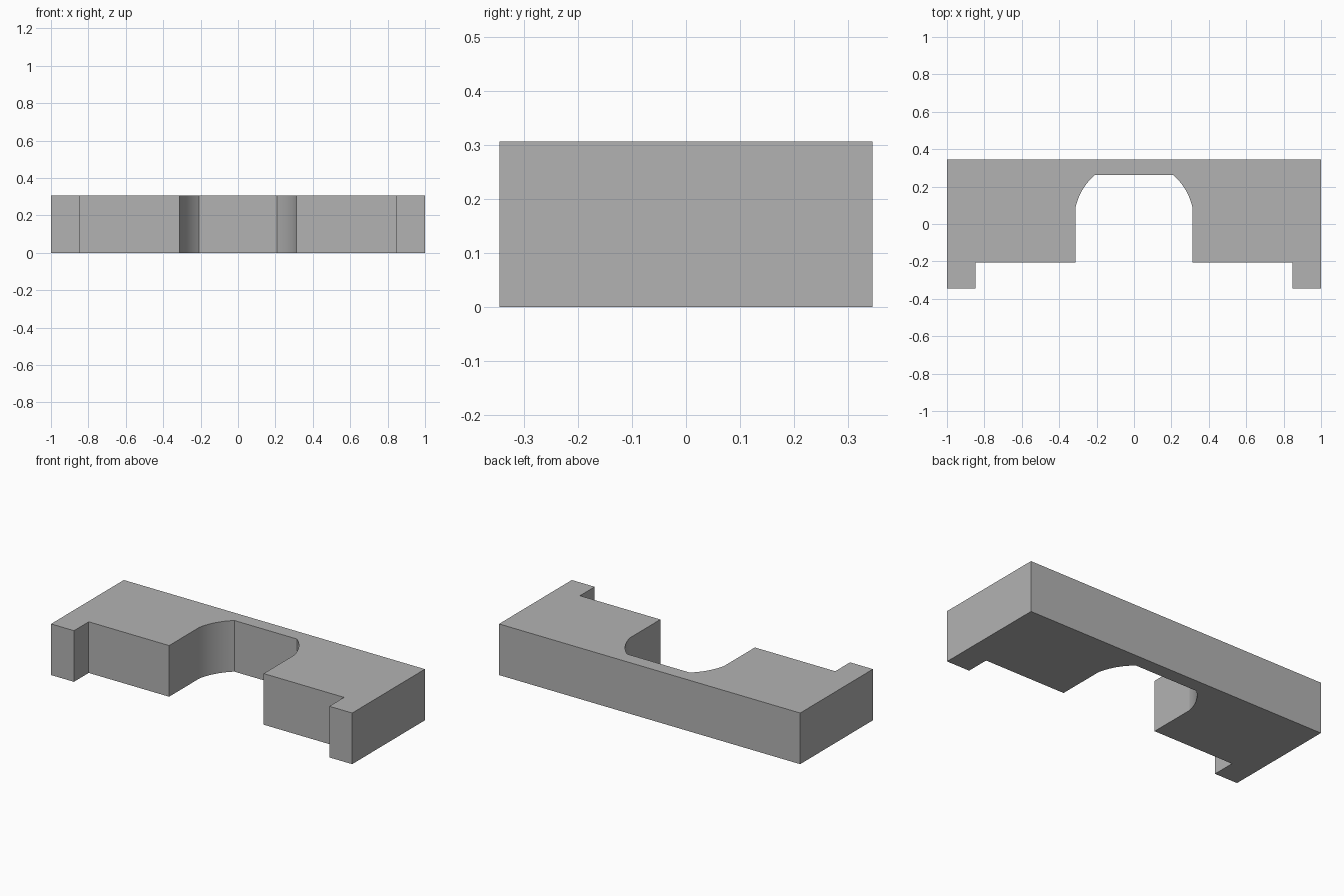
import bpy
import bmesh
import math

cube = bpy.data.objects.get("Cube")
if cube:
    bpy.data.objects.remove(cube, do_unlink=True)

HEIGHT = 0.307
DEPTH = 0.345      # half depth of the block
RECESS_Y = -0.205  # front face between the end lugs
ARC_Y, ARC_R = 0.02, 0.32
SLOT_X, SLOT_TOP_X = 0.314, 0.208
STEPS = 16

grey = bpy.data.materials.new("plain grey")
grey.use_nodes = True
colour = (0.45, 0.45, 0.45, 1)
grey.diffuse_color = colour
grey.node_tree.nodes["Principled BSDF"].inputs["Base Color"].default_value = colour

# Half outline: back corner, end lug, recessed front, then the curved slot
half = [(1, DEPTH), (1, -DEPTH), (0.848, -DEPTH), (0.848, RECESS_Y), (SLOT_X, RECESS_Y)]
start, end = math.acos(SLOT_X / ARC_R), math.acos(SLOT_TOP_X / ARC_R)
for i in range(STEPS + 1):
    a = start + (end - start) * i / STEPS
    half.append((ARC_R * math.cos(a), ARC_Y + ARC_R * math.sin(a)))
outline = half + [(-x, y) for x, y in reversed(half)]

# Extrude the mirrored outline into a solid block
bm = bmesh.new()
base = bm.faces.new([bm.verts.new((x, y, 0)) for x, y in outline])
top = bmesh.ops.extrude_face_region(bm, geom=[base], use_keep_orig=True)["geom"]
bmesh.ops.translate(bm, vec=(0, 0, HEIGHT),
                    verts=[v for v in top if isinstance(v, bmesh.types.BMVert)])
bmesh.ops.recalc_face_normals(bm, faces=bm.faces)
mesh = bpy.data.meshes.new("slotted_block")
bm.to_mesh(mesh)
bm.free()
mesh.materials.append(grey)

block = bpy.data.objects.new("slotted_block", mesh)
bpy.context.collection.objects.link(block)

# Smooth slot curves, crisp corners
bpy.ops.object.select_all(action="DESELECT")
block.select_set(True)
bpy.context.view_layer.objects.active = block
bpy.ops.object.shade_smooth_by_angle(angle=math.radians(12))
